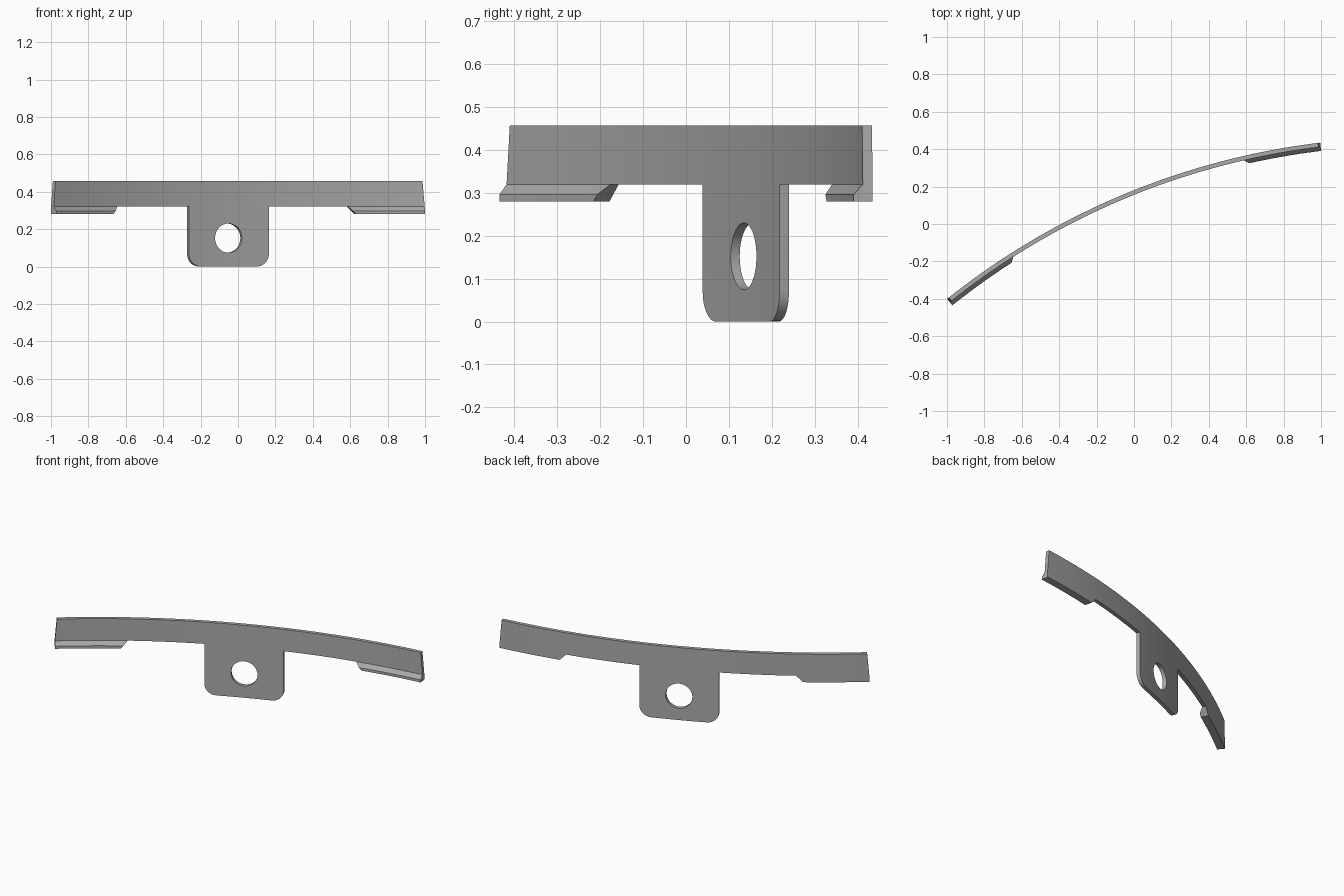
import bpy, bmesh
from math import sin, cos, pi, radians
from mathutils import Vector

if "Cube" in bpy.data.objects:
    bpy.data.objects.remove(bpy.data.objects["Cube"])

# Bend: arc centre, radius and direction of the middle of the strip
CX, CY, R, MID = 1.470, -3.498, 3.95, radians(22.72)
T = 0.0115                              # half thickness
TOP, EDGE, LOW = 0.457, 0.32, 0.28      # strip top, strip bottom, lip bottom
END, END_TOP, LIP = 1.092, 1.080, 0.674
TAB, CORNER = 0.233, 0.07

grey = bpy.data.materials.new("plain grey")
grey.use_nodes = True
colour = (0.4, 0.4, 0.4, 1)
grey.diffuse_color = colour
grey.node_tree.nodes["Principled BSDF"].inputs["Base Color"].default_value = colour


def bend(u, v, z):
    a = MID - u / R
    return Vector((CX - (R + v) * sin(a), CY + (R + v) * cos(a), z))


def finish(name, bm):
    """Slice the flat part (u, v, z) into columns, bend it and shade it."""
    bmesh.ops.remove_doubles(bm, verts=bm.verts, dist=1e-5)
    for i in range(-17, 18):
        bmesh.ops.bisect_plane(bm, geom=bm.verts[:] + bm.edges[:] + bm.faces[:],
                               plane_co=(i * 0.0615, 0, 0), plane_no=(1, 0, 0))
    bmesh.ops.recalc_face_normals(bm, faces=bm.faces)
    for vert in bm.verts:
        vert.co = bend(*vert.co)
    mesh = bpy.data.meshes.new(name)
    bm.to_mesh(mesh)
    bm.free()
    mesh.materials.append(grey)
    obj = bpy.data.objects.new(name, mesh)
    bpy.context.collection.objects.link(obj)
    bpy.ops.object.select_all(action='DESELECT')
    obj.select_set(True)
    bpy.context.view_layer.objects.active = obj
    bpy.ops.object.shade_smooth_by_angle(angle=radians(30))


def arc(u, z, r, start, end, n):
    return [(u + r * cos(start + (end - start) * i / n),
             z + r * sin(start + (end - start) * i / n)) for i in range(n + 1)]


# Plate: strip, hanging tab and lip backs in one outline, with a round hole
half = arc(TAB - CORNER, CORNER, CORNER, -pi / 2, 0, 8)
half += [(TAB, EDGE), (LIP, EDGE), (LIP + EDGE - LOW, LOW),
         (END, LOW), (END, EDGE), (END_TOP, TOP)]
outline = half + [(-u, z) for u, z in reversed(half)]
hole = arc(0, 0.152, 0.078, 0, 2 * pi, 40)[:-1]

curve = bpy.data.curves.new("plate outline", 'CURVE')
curve.dimensions, curve.fill_mode, curve.extrude = '2D', 'BOTH', T
for points in (outline, hole):
    spline = curve.splines.new('POLY')
    spline.points.add(len(points) - 1)
    for p, (u, z) in zip(spline.points, points):
        p.co = (u, z, 0, 1)
    spline.use_cyclic_u = True
helper = bpy.data.objects.new("plate outline", curve)
bpy.context.collection.objects.link(helper)
flat = bpy.data.meshes.new_from_object(
    helper.evaluated_get(bpy.context.evaluated_depsgraph_get()))
bpy.data.objects.remove(helper)
bm = bmesh.new()
bm.from_mesh(flat)
bpy.data.meshes.remove(flat)
for vert in bm.verts:
    u, z, v = vert.co
    vert.co = (u, v, z)
finish("curved_plate_with_tab", bm)

# Lips: bevelled ledges on the front at both ends, with slanted inner ends
section = [(-T, EDGE), (-0.033, 0.296), (-0.033, LOW), (-T, LOW)]
for side, name in ((1, "left_lip"), (-1, "right_lip")):
    bm = bmesh.new()
    inner = [bm.verts.new((side * (LIP + EDGE - z), v, z)) for v, z in section]
    outer = [bm.verts.new((side * END, v, z)) for v, z in section]
    bm.faces.new(inner)
    bm.faces.new(outer)
    for i in range(3):
        bm.faces.new((inner[i], inner[i + 1], outer[i + 1], outer[i]))
    finish(name, bm)
